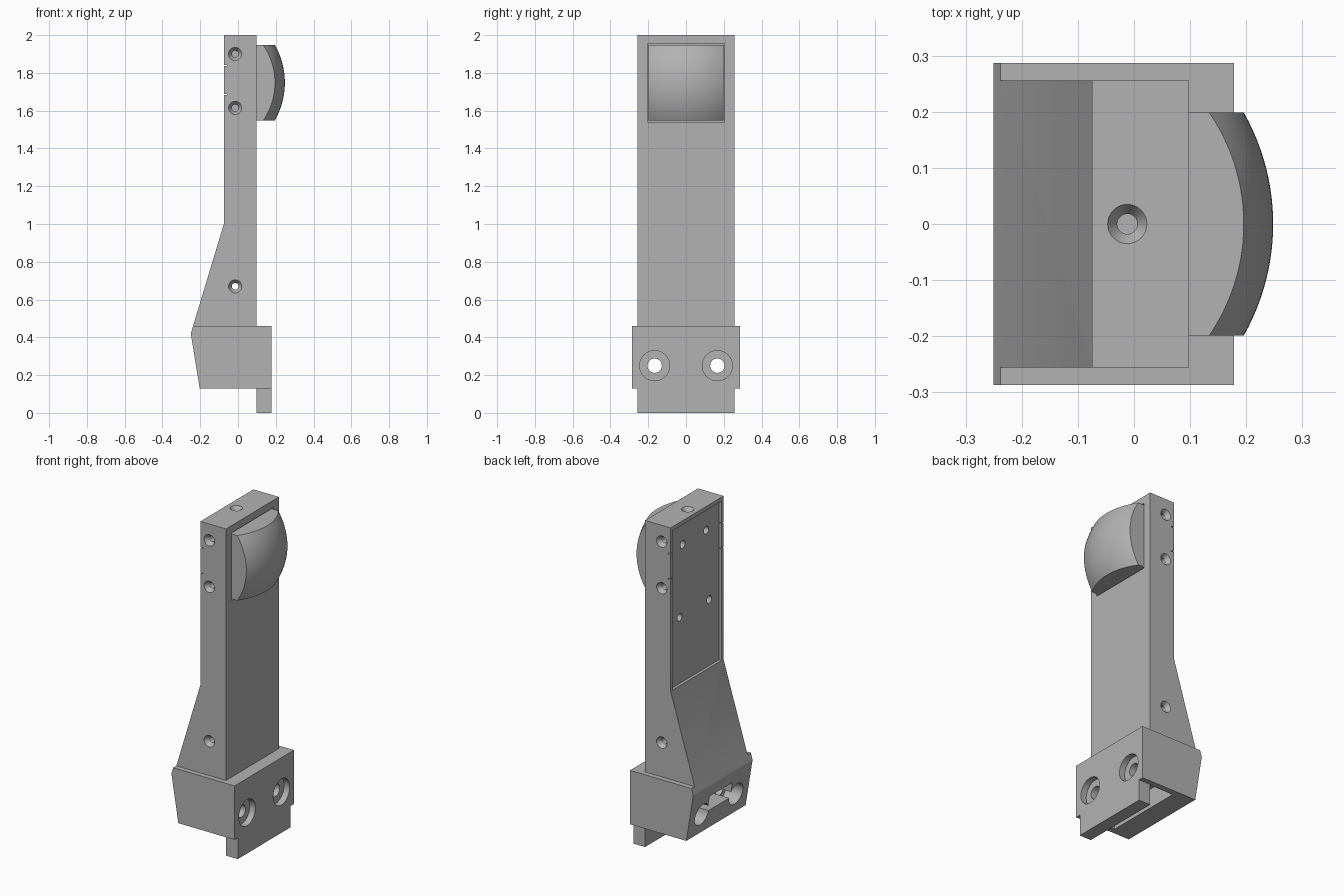
import bpy, bmesh, math
from mathutils import Vector

if "Cube" in bpy.data.objects:
    bpy.data.objects.remove(bpy.data.objects["Cube"])

grey = bpy.data.materials.new("plain_grey")
grey.use_nodes = True
grey.diffuse_color = (0.45, 0.45, 0.45, 1)
grey.node_tree.nodes["Principled BSDF"].inputs["Base Color"].default_value = grey.diffuse_color


def finish(name, bm):
    bmesh.ops.recalc_face_normals(bm, faces=bm.faces)
    mesh = bpy.data.meshes.new(name)
    bm.to_mesh(mesh)
    bm.free()
    mesh.materials.append(grey)
    obj = bpy.data.objects.new(name, mesh)
    bpy.context.scene.collection.objects.link(obj)
    return obj


def prism(name, outline, half_width):
    """Extrude an x-z outline across y."""
    bm = bmesh.new()
    face = bm.faces.new([bm.verts.new((x, -half_width, z)) for x, z in outline])
    new = bmesh.ops.extrude_face_region(bm, geom=[face])["geom"]
    for v in new:
        if isinstance(v, bmesh.types.BMVert):
            v.co.y = half_width
    return finish(name, bm)


def box(name, x, y, z):
    bm = bmesh.new()
    bmesh.ops.create_cube(bm, size=1)
    for v in bm.verts:
        v.co = [r[0] if c < 0 else r[1] for c, r in zip(v.co, (x, y, z))]
    return finish(name, bm)


def drill(start, direction, steps, sides=32):
    """Revolved cutter; steps are (depth, radius) pairs."""
    bm = bmesh.new()
    turn = Vector(direction).to_track_quat("Z", "Y")
    rings = []
    for depth, r in steps:
        angles = [2 * math.pi * i / sides for i in range(sides)]
        rings.append([bm.verts.new(Vector(start) + turn @ Vector(
            (r * math.cos(a), r * math.sin(a), depth))) for a in angles])
    for a, b in zip(rings, rings[1:]):
        for i in range(sides):
            j = (i + 1) % sides
            bm.faces.new((a[i], a[j], b[j], b[i]))
    bm.faces.new(rings[0])
    bm.faces.new(rings[-1])
    return finish("cutter", bm)


def cut(obj, cutters):
    for c in cutters:
        c.hide_render = True
        mod = obj.modifiers.new("cut", "BOOLEAN")
        mod.operation, mod.solver, mod.object = "DIFFERENCE", "EXACT", c
    bpy.context.view_layer.update()
    graph = bpy.context.evaluated_depsgraph_get()
    mesh = bpy.data.meshes.new_from_object(obj.evaluated_get(graph))
    obj.modifiers.clear()
    obj.data = mesh
    for c in cutters:
        bpy.data.objects.remove(c)


# Upright post with its sloped foot
BACK, FACE, WIDE = -0.075, 0.098, 0.256
post = prism("post", [(BACK, 2), (FACE, 2), (FACE, 0.46), (-0.238, 0.46), (BACK, 1)], WIDE)
cutters = [
    box("cutter", (-0.2, BACK + 0.018), (-0.236, 0.236), (1.0, 1.975)),
    box("cutter", (0.055, 0.2), (-0.205, 0.205), (1.54, 1.955)),
]
# Countersunk holes in both sides and the top
sink = [(-0.01, 0.035), (0, 0.035), (0.025, 0.018)]
for s in (-1, 1):
    for z in (1.9, 1.615, 0.67):
        depth = 0.27 if z < 1 else 0.1
        cutters.append(drill((-0.015, s * WIDE, z), (0, -s, 0), sink + [(depth, 0.018)]))
    # Screw holes in the back recess
    for z, y in ((1.84, 0.114), (1.405, 0.143)):
        cutters.append(drill((-0.1, s * y, z), (1, 0, 0), [(0, 0.023), (0.12, 0.023)]))
    # Fine slits in the recess rim
    for z in (1.685, 1.84):
        ends = sorted((s * 0.23, s * 0.3))
        cutters.append(box("cutter", (-0.1, BACK + 0.018), ends, (z - 0.003, z + 0.003)))
cutters.append(drill((-0.012, 0, 2), (0, 0, -1), sink + [(0.1, 0.018)]))
cut(post, cutters)

# Clamp base with an open cavity, screw holes and a back window
base = prism("base", [(-0.238, 0.46), (0.178, 0.46), (0.178, 0.13),
                      (-0.203, 0.13), (-0.25, 0.42)], 0.287)
cutters = [box("cutter", (-0.07, FACE), (-0.25, 0.25), (0.1, 0.41)),
           box("cutter", (-0.3, 0), (-0.11, 0.11), (0.25, 0.345))]
for s in (-1, 1):
    y = s * 0.166
    cutters.append(drill((0.2, y, 0.25), (-1, 0, 0),
                         [(0, 0.08), (0.06, 0.08), (0.06, 0.038), (0.5, 0.038)]))
    cutters.append(drill((-0.3, y, 0.25), (1, 0, 0), [(0, 0.066), (0.19, 0.066)]))
cut(base, cutters)

# Lip hanging below the base
lip = box("lip", (FACE, 0.178), (-WIDE, WIDE), (0, 0.13))

# Domed pad: square patch of a sphere, extruded back into its pocket
bm = bmesh.new()
bmesh.ops.create_grid(bm, x_segments=24, y_segments=24, size=0.199)
radius = 0.404
for v in bm.verts:
    y, z = v.co.x, v.co.y
    v.co = (0.248 - radius + math.sqrt(radius ** 2 - y * y - z * z), y, 1.748 + z)
new = bmesh.ops.extrude_face_region(bm, geom=bm.faces[:])["geom"]
for v in new:
    if isinstance(v, bmesh.types.BMVert):
        v.co.x = 0.055
pad = finish("domed_pad", bm)

# Smooth curved walls, keep edges crisp
bpy.ops.object.select_all(action="DESELECT")
for obj in (post, base, lip, pad):
    obj.select_set(True)
bpy.context.view_layer.objects.active = post
bpy.ops.object.shade_smooth_by_angle(angle=math.radians(25))
